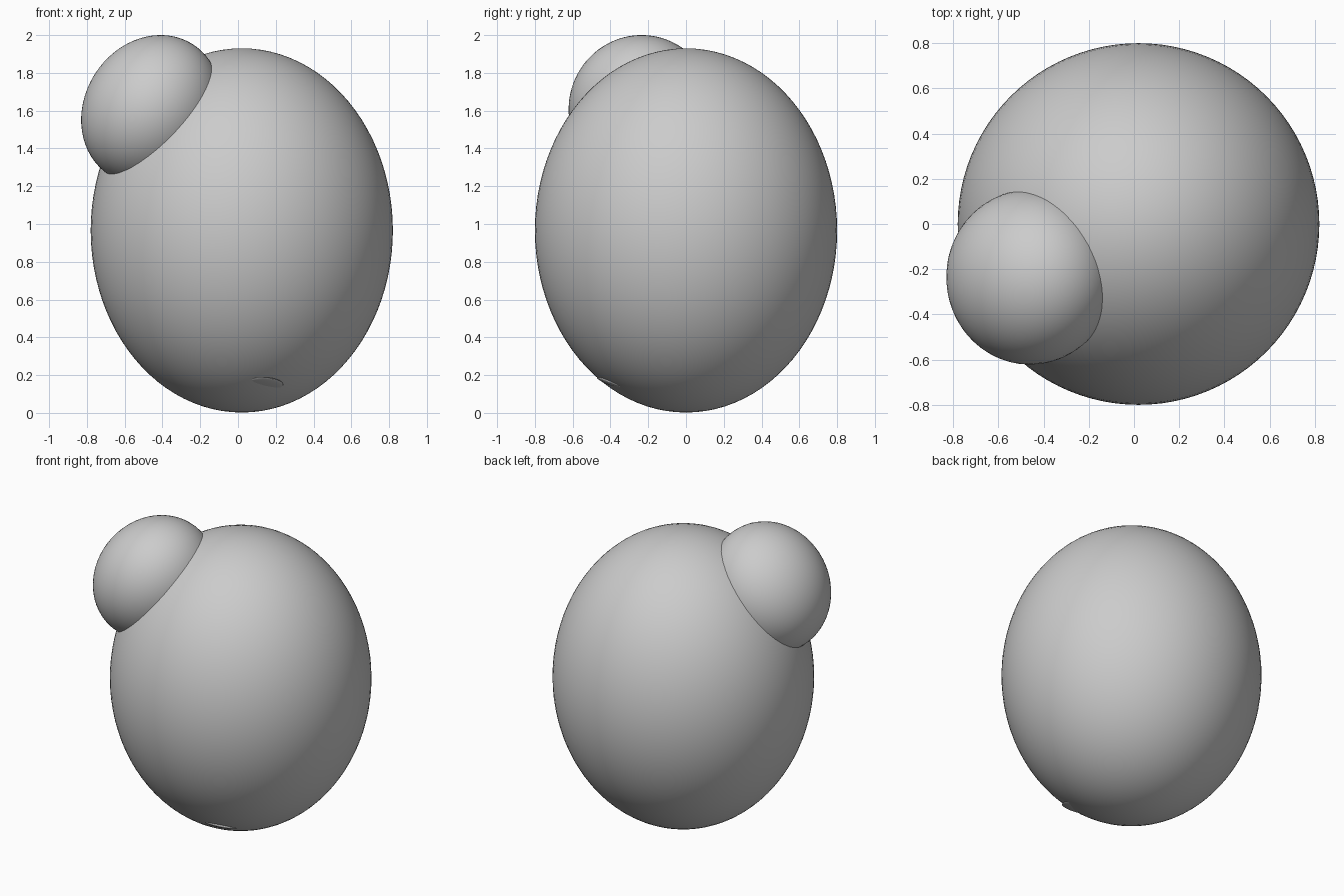
import bpy
from math import radians

if "Cube" in bpy.data.objects:
    bpy.data.objects.remove(bpy.data.objects["Cube"])


def ellipsoid(name, centre, radii, rot=(0, 0, 0), segs=64, rings=32):
    """Smooth ball scaled to the given radii, turned by degrees."""
    bpy.ops.mesh.primitive_uv_sphere_add(segments=segs, ring_count=rings, radius=1)
    ob = bpy.context.object
    ob.name = name
    ob.location = centre
    ob.scale = radii
    ob.rotation_euler = [radians(a) for a in rot]
    bpy.ops.object.shade_smooth()
    return ob


# Large upright egg-shaped body
ellipsoid("body", (0.02, 0, 0.966), (0.80, 0.80, 0.964), segs=96, rings=48)

# Flattened dome sitting on the upper left front; long axis runs up to the right
ellipsoid("side_dome", (-0.46, -0.235, 1.605), (0.411, 0.387, 0.353), (0, -57.7, 0))

# Thin lip poking out low on the front, tilted front edge up
ellipsoid("front_lip", (0.13, -0.372, 0.15), (0.11, 0.105, 0.015), (-20, 0, 0), 32, 16)
